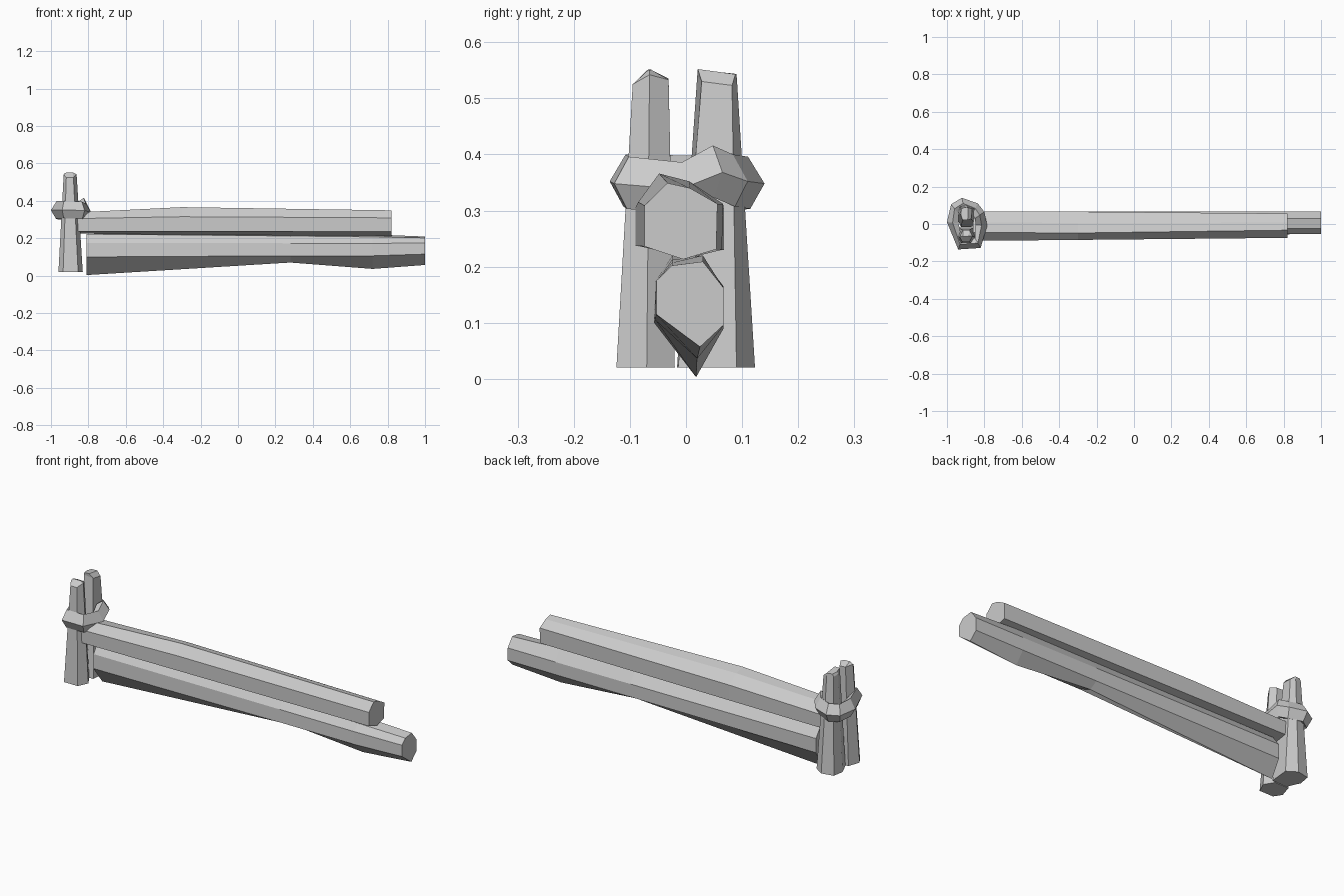
import bpy, bmesh
from mathutils import Vector


def loft(name, rings, closed=False):
    """Skin a run of matching cross-sections; cap the ends unless it loops."""
    bm = bmesh.new()
    loops = [[bm.verts.new(p) for p in ring] for ring in rings]
    pairs = list(zip(loops, loops[1:]))
    if closed:
        pairs.append((loops[-1], loops[0]))
    for a, b in pairs:
        n = len(a)
        for i in range(n):
            j = (i + 1) % n
            bm.faces.new((a[i], a[j], b[j], b[i]))
    if not closed:
        bm.faces.new(loops[0][::-1])
        bm.faces.new(loops[-1])
    bmesh.ops.recalc_face_normals(bm, faces=bm.faces)
    mesh = bpy.data.meshes.new(name)
    bm.to_mesh(mesh)
    bm.free()
    obj = bpy.data.objects.new(name, mesh)
    bpy.context.collection.objects.link(obj)
    return obj


def log(name, stations):
    return loft(name, [[(x, y, z) for y, z in sec] for x, sec in stations])


# Upper rail: seven-sided, slightly bowed along the top
log("upper_rail", [
    (-0.86, [(-0.09, 0.237), (-0.09, 0.305), (-0.045, 0.338), (0.008, 0.335),
             (0.068, 0.30), (0.068, 0.23), (-0.005, 0.225)]),
    (-0.30, [(-0.085, 0.237), (-0.085, 0.315), (-0.048, 0.366), (0.006, 0.352),
             (0.066, 0.312), (0.064, 0.23), (-0.005, 0.218)]),
    (0.82, [(-0.074, 0.236), (-0.074, 0.309), (-0.033, 0.349), (0.007, 0.34),
            (0.056, 0.312), (0.054, 0.231), (-0.005, 0.213)]),
])

# Lower rail: keeled underside that sags towards the post
log("lower_rail", [
    (-0.81, [(-0.057, 0.10), (-0.054, 0.175), (-0.023, 0.222), (0.025, 0.22),
             (0.067, 0.165), (0.067, 0.09), (0.018, 0.003)]),
    (0.28, [(-0.055, 0.106), (-0.053, 0.173), (-0.025, 0.212), (0.028, 0.219),
            (0.067, 0.163), (0.067, 0.095), (0.022, 0.07)]),
    (0.72, [(-0.056, 0.106), (-0.053, 0.172), (-0.025, 0.207), (0.03, 0.22),
            (0.067, 0.162), (0.067, 0.095), (0.02, 0.036)]),
    (1.00, [(-0.053, 0.115), (-0.053, 0.175), (-0.025, 0.202), (0.03, 0.209),
            (0.067, 0.162), (0.067, 0.096), (0.025, 0.057)]),
])

# Twin posts: tapered, with roughly cut tops
loft("front_post", [
    [(-0.96, -0.085, 0.02), (-0.935, -0.124, 0.02), (-0.855, -0.124, 0.02),
     (-0.83, -0.07, 0.02), (-0.86, -0.02, 0.02), (-0.94, -0.02, 0.02)],
    [(-0.932, -0.07, 0.54), (-0.918, -0.095, 0.525), (-0.88, -0.095, 0.525),
     (-0.863, -0.065, 0.542), (-0.88, -0.031, 0.533), (-0.915, -0.031, 0.535)],
    [(-0.925, -0.066, 0.549), (-0.915, -0.068, 0.551), (-0.885, -0.067, 0.551),
     (-0.88, -0.065, 0.55), (-0.885, -0.062, 0.551), (-0.915, -0.063, 0.551)],
])
loft("back_post", [
    [(-0.955, 0.05, 0.02), (-0.925, -0.016, 0.02), (-0.84, -0.014, 0.02),
     (-0.83, 0.09, 0.02), (-0.88, 0.123, 0.02), (-0.945, 0.11, 0.02)],
    [(-0.932, 0.055, 0.535), (-0.918, 0.02, 0.54), (-0.87, 0.028, 0.53),
     (-0.865, 0.082, 0.523), (-0.89, 0.091, 0.53), (-0.926, 0.085, 0.53)],
    [(-0.926, 0.055, 0.547), (-0.917, 0.021, 0.551), (-0.889, 0.021, 0.552),
     (-0.888, 0.088, 0.543), (-0.895, 0.09, 0.543), (-0.92, 0.085, 0.544)],
])

# Rope tied round both posts: diamond section swept along a tilted loop,
# each entry being the outermost x, y and the mid height
path = [(-1.0, 0.01, 0.35), (-0.978, 0.105, 0.345), (-0.92, 0.14, 0.348),
        (-0.835, 0.11, 0.352), (-0.80, 0.065, 0.368), (-0.785, -0.01, 0.338),
        (-0.82, -0.128, 0.348), (-0.94, -0.136, 0.352)]
centre = Vector((-0.893, 0, 0))
rings = []
for x, y, z in path:
    out = Vector((x, y, 0))
    r = (out - centre).normalized()
    rings.append([out + r * dr + Vector((0, 0, z + dz)) for dr, dz in
                  ((0, 0), (-0.03, 0.048), (-0.062, 0.03),
                   (-0.062, -0.03), (-0.026, -0.045))])
loft("rope_binding", rings, closed=True)
